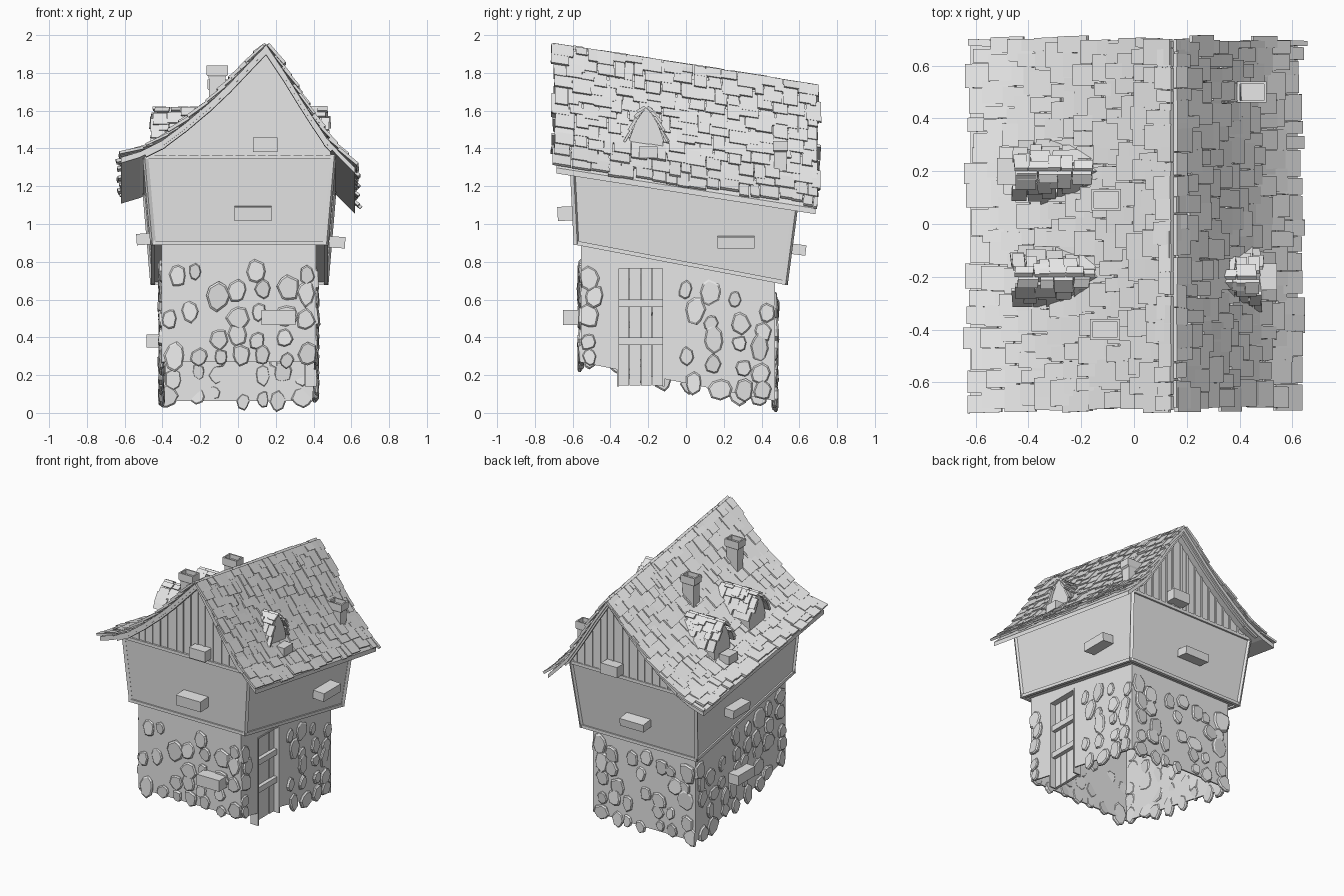
import bpy, bmesh, math, random
from mathutils import Vector, Matrix

random.seed(7)
R = random.uniform
cube = bpy.data.objects.get("Cube")
if cube:
    bpy.data.objects.remove(cube)

grey = bpy.data.materials.new("light_grey")
grey.use_nodes = True
grey.diffuse_color = (0.8, 0.8, 0.8, 1)
grey.node_tree.nodes["Principled BSDF"].inputs["Base Color"].default_value = (0.8, 0.8, 0.8, 1)

LEAN = -0.157   # the roof drops towards the back


def make(name, bm, lean=0.0):
    for v in bm.verts:
        v.co.z += lean * v.co.y
    bmesh.ops.recalc_face_normals(bm, faces=bm.faces)
    me = bpy.data.meshes.new(name)
    bm.to_mesh(me)
    bm.free()
    me.materials.append(grey)
    ob = bpy.data.objects.new(name, me)
    bpy.context.collection.objects.link(ob)
    return ob


def loft(bm, rings):
    """Closed solid through rings of equal length."""
    rows = [[bm.verts.new(p) for p in r] for r in rings]
    n = len(rows[0])
    for a, b in zip(rows, rows[1:]):
        for i in range(n):
            j = (i + 1) % n
            bm.faces.new((a[i], a[j], b[j], b[i]))
    bm.faces.new(rows[0])
    bm.faces.new(rows[-1])


def slab(bm, pts, vec):
    pts = [Vector(p) for p in pts]
    loft(bm, [pts, [p + Vector(vec) for p in pts]])


def beam(bm, p, q, w):
    p, q = Vector(p), Vector(q)
    m = Matrix.LocRotScale((p + q) / 2, (q - p).to_track_quat('Z', 'X'), (w, w, (q - p).length + w))
    bmesh.ops.create_cube(bm, size=1, matrix=m)


def box(name, c, s, rx=0.0, ry=0.0):
    bm = bmesh.new()
    rot = Matrix.Rotation(rx, 3, 'X') @ Matrix.Rotation(ry, 3, 'Y')
    bmesh.ops.create_cube(bm, size=1, matrix=Matrix.LocRotScale(c, rot, s))
    return make(name, bm)


def at(prof, u):
    """Height of a profile at position u."""
    for (a, za), (b, zb) in zip(prof, prof[1:]):
        if min(a, b) <= u <= max(a, b):
            return za + (zb - za) * (u - a) / (b - a)
    return prof[-1][1]


def shingles(bm, prof, t0, t1, step, length, wide, place):
    """Rows of loose overlapping tiles down a profile; place maps (u, t, z)."""
    pts = [Vector(p) for p in prof]
    total = sum((b - a).length for a, b in zip(pts, pts[1:]))

    def along(s):
        for a, b in zip(pts, pts[1:]):
            d = (b - a).length
            if s <= d:
                return a + (b - a) * s / d
            s -= d
        return b + (b - a).normalized() * s

    rows = max(2, round(total / step))
    for k in range(rows):
        end = total * (k + 1) / rows
        t = t0 + R(-0.015, 0.015)
        while t < t1 - 0.02:
            w = R(*wide)
            e = end + R(-0.025, 0.02)
            a, b = along(max(0, e - length)), along(e)
            d = (b - a).normalized()
            n = Vector((-d.y, d.x))
            if n.y < 0:
                n = -n
            th = R(0.012, 0.018)
            lift = R(0.008, 0.018)
            quad = [a, b + n * lift, b + n * (lift + th), a + n * th]
            skew, tr = R(-0.006, 0.006), min(t + w, t1 + R(-0.01, 0.015))
            loft(bm, [[place(p.x, tt + (skew if i in (1, 2) else 0), p.y) for i, p in enumerate(quad)]
                      for tt in (t, tr)])
            t += w + R(0.0, 0.008)


# Roof profiles at mid length, ridge to eave
LEFT = [(0.15, 1.84), (-0.05, 1.63), (-0.15, 1.535), (-0.28, 1.425), (-0.4, 1.335), (-0.52, 1.275), (-0.62, 1.245)]
RIGHT = [(0.15, 1.84), (0.25, 1.69), (0.33, 1.56), (0.4, 1.45), (0.47, 1.345), (0.54, 1.27), (0.62, 1.19)]

# Roof deck and tiles
for side, prof in (("left", LEFT), ("right", RIGHT)):
    bm = bmesh.new()
    ring = [(u, -0.685, z) for u, z in prof] + [(u, -0.685, z - 0.03) for u, z in reversed(prof)]
    slab(bm, ring, (0, 1.37, 0))
    make(side + "_roof_deck", bm, LEAN)
    bm = bmesh.new()
    shingles(bm, prof, -0.7, 0.7, 0.072, 0.13, (0.045, 0.105), lambda u, t, z: Vector((u, t, z)))
    make(side + "_roof_tiles", bm, LEAN)

# Gables with battens
whole = LEFT[::-1] + RIGHT[1:]
BASE = 1.26
for name, y, out in (("front", -0.6, -1), ("back", 0.59, 1)):
    bm = bmesh.new()
    xs = [-0.48] + [u for u, z in whole if -0.48 < u < 0.49] + [0.49]
    slab(bm, [(x, y, at(whole, x) - 0.02) for x in xs] + [(0.49, y, BASE), (-0.48, y, BASE)], (0, -0.02 * out, 0))
    make(name + "_gable", bm, LEAN)
    bm = bmesh.new()
    for i in range(16):
        x = -0.44 + i * 0.06 + R(-0.008, 0.008)
        beam(bm, (x, y, BASE), (x, y, at(whole, x) - 0.03), 0.014)
    for a, b in zip(xs, xs[1:]):
        beam(bm, (a, y + 0.07 * out, at(whole, a) - 0.03), (b, y + 0.07 * out, at(whole, b) - 0.03), 0.025)
    make(name + "_gable_battens", bm, LEAN)

# Upper floor, flared, with edge beams
low = [Vector(p) for p in ((-0.45, -0.58, 0.9), (0.465, -0.58, 0.9), (0.465, 0.525, 0.69), (-0.45, 0.525, 0.69))]
top = [Vector(p) for p in ((-0.49, -0.603, 1.355), (0.505, -0.603, 1.355), (0.505, 0.588, 1.165), (-0.49, 0.588, 1.165))]
bm = bmesh.new()
loft(bm, [low, top])
make("upper_floor", bm)
bm = bmesh.new()
for i in range(4):
    j = (i + 1) % 4
    beam(bm, low[i], low[j], 0.022)
    beam(bm, top[i], top[j], 0.022)
    beam(bm, low[i], top[i], 0.022)
make("upper_floor_beams", bm)

# Lower walls, open underneath
X0, X1, Y0, Y1 = -0.405, 0.412, -0.557, 0.472
D0, D1, DTOP = -0.36, -0.12, 0.77


def foot(y):
    return 0.157 - 0.2 * y


def head(y):
    return 0.8 - 0.19 * y


def wall(name, a, b, vec, bottom=None):
    bm = bmesh.new()
    za, zb = (bottom, bottom) if bottom else (foot(a[1]), foot(b[1]))
    slab(bm, [(*a, za), (*b, zb), (*b, head(b[1])), (*a, head(a[1]))], vec)
    make(name, bm)


wall("front_wall", (X0, Y0), (X1, Y0), (0, 0.01, 0))
wall("back_wall", (X0, Y1), (X1, Y1), (0, -0.01, 0))
wall("plain_side_wall", (X0, Y0), (X0, Y1), (0.01, 0, 0))
wall("door_side_wall_front", (X1, Y0), (X1, D0), (-0.01, 0, 0))
wall("door_side_wall_back", (X1, D1), (X1, Y1), (-0.01, 0, 0))
wall("door_side_wall_over", (X1, D0), (X1, D1), (-0.01, 0, 0), DTOP)

# Recessed door with two bars
for y in (D0, D1):
    box("door_jamb", (0.386, y, 0.455), (0.06, 0.01, 0.63))
box("door_lintel", (0.386, -0.24, DTOP), (0.06, 0.25, 0.01))
for i in range(4):
    box("door_plank", (0.36 + R(0, 0.006), -0.33 + i * 0.06, 0.455), (0.02, 0.056, 0.62))
for z in (0.58, 0.38):
    box("door_bar", (0.385, -0.24, z), (0.03, 0.235, 0.04))


# Rubble stones set through the walls
def stones(name, origin, along, length, normal):
    bm = bmesh.new()
    o, d, n = Vector(origin), Vector(along), Vector(normal)
    cols = round(length / 0.125)
    for i in range(cols):
        for k in range(6):
            if R(0, 1) < 0.2 and k:
                continue
            c = o + d * ((i + 0.5) * length / cols + R(-0.03, 0.03))
            r = R(0.042, 0.07)
            c.z = foot(c.y) + 0.02 + k * 0.115 + R(-0.025, 0.03)
            if name == "door_side_stones" and D0 - r < c.y < D1 + r:
                continue
            if c.z > head(c.y) - 0.09:
                continue
            sx, sz, h = R(0.75, 1.0), R(0.85, 1.25), R(0.01, 0.016)
            edge = [(math.tau * (j + R(-0.25, 0.25)) / 8, r * R(0.85, 1.1)) for j in range(8)]
            ta, tb = R(-0.12, 0.12), R(-0.12, 0.12)
            rings = []
            for s, off in ((0.85, -h), (1, -h * 0.4), (1, h * 0.4), (0.85, h)):
                ring = []
                for a, q in edge:
                    u, v = q * s * sx * math.cos(a), q * s * sz * math.sin(a)
                    u = max(o.dot(d), min(o.dot(d) + length, c.dot(d) + u)) - c.dot(d)
                    p = c + d * u + n * (off + ta * u + tb * v)
                    p.z = max(0.0, c.z + v)
                    ring.append(p)
                rings.append(ring)
            loft(bm, rings)
    make(name, bm)


stones("front_stones", (X0, Y0, 0), (1, 0, 0), X1 - X0, (0, 1, 0))
stones("back_stones", (X0, Y1, 0), (1, 0, 0), X1 - X0, (0, 1, 0))
stones("plain_side_stones", (X0, Y0, 0), (0, 1, 0), Y1 - Y0, (1, 0, 0))
stones("door_side_stones", (X1, Y0, 0), (0, 1, 0), Y1 - Y0, (1, 0, 0))

# Window boxes
box("front_upper_box", (0.08, -0.635, 1.055), (0.195, 0.09, 0.075), rx=0.05)
box("front_lower_box", (0.215, -0.605, 0.505), (0.18, 0.09, 0.08))
box("front_gable_box", (0.145, -0.635, 1.42), (0.13, 0.08, 0.075))
box("back_gable_box", (0.15, 0.625, 1.225), (0.13, 0.08, 0.075))
box("back_upper_box", (-0.01, 0.59, 0.865), (0.19, 0.09, 0.055), rx=-0.12)
box("door_side_box", (0.525, 0.265, 0.903), (0.085, 0.195, 0.06), ry=0.06)
box("plain_side_upper_box", (-0.495, 0.13, 0.92), (0.085, 0.19, 0.06), ry=-0.07)
box("plain_side_lower_box", (-0.445, 0.0, 0.38), (0.08, 0.19, 0.07))

# Dormers: pointed arch front with a small tiled roof
ARCH = [(0, 0), (0.03, -0.035), (0.06, -0.085), (0.08, -0.14), (0.09, -0.17)]


def dormer(name, y, apex, face, inner):
    s = 1 if face > 0 else -1
    bm = bmesh.new()
    half = [(u, z - 0.02) for u, z in ARCH] + [(0.085, -0.29)]
    ring = [(face - 0.02 * s, y + u, apex + z) for u, z in half]
    ring += [(face - 0.02 * s, y - u, apex + z) for u, z in reversed(half[1:])]
    slab(bm, ring, (inner - face, 0, 0))
    make(name + "_body", bm)
    bm = bmesh.new()
    for m in (1, -1):
        prof = [(u * m, z - 0.02) for u, z in ARCH]
        shingles(bm, prof, min(face, inner), max(face, inner), 0.05, 0.075, (0.04, 0.08),
                 lambda u, t, z: Vector((t, y + u, apex + z)))
    make(name + "_tiles", bm)


dormer("door_side_dormer", -0.21, 1.635, 0.485, 0.32)
dormer("plain_side_front_dormer", -0.2, 1.63, -0.45, -0.16)
dormer("plain_side_back_dormer", 0.2, 1.57, -0.45, -0.16)
box("door_side_dormer_box", (0.505, -0.2, 1.38), (0.075, 0.1, 0.06))
box("plain_side_dormer_box", (-0.48, 0.2, 1.315), (0.08, 0.1, 0.06))

# Chimneys, slightly flared with a hollow top
for x, y, z in ((-0.11, -0.4, 1.84), (-0.105, 0.092, 1.765), (0.447, 0.5, 1.44)):
    bm = bmesh.new()
    rings = []
    for wx, wy, dz in ((0.042, 0.032, -0.26), (0.045, 0.034, -0.06), (0.056, 0.04, -0.05),
                       (0.056, 0.04, 0), (0.046, 0.031, 0), (0.046, 0.031, -0.03)):
        rings.append([(x + a * wx, y + b * wy, z + dz) for a, b in ((-1, -1), (1, -1), (1, 1), (-1, 1))])
    loft(bm, rings)
    make("chimney", bm)
